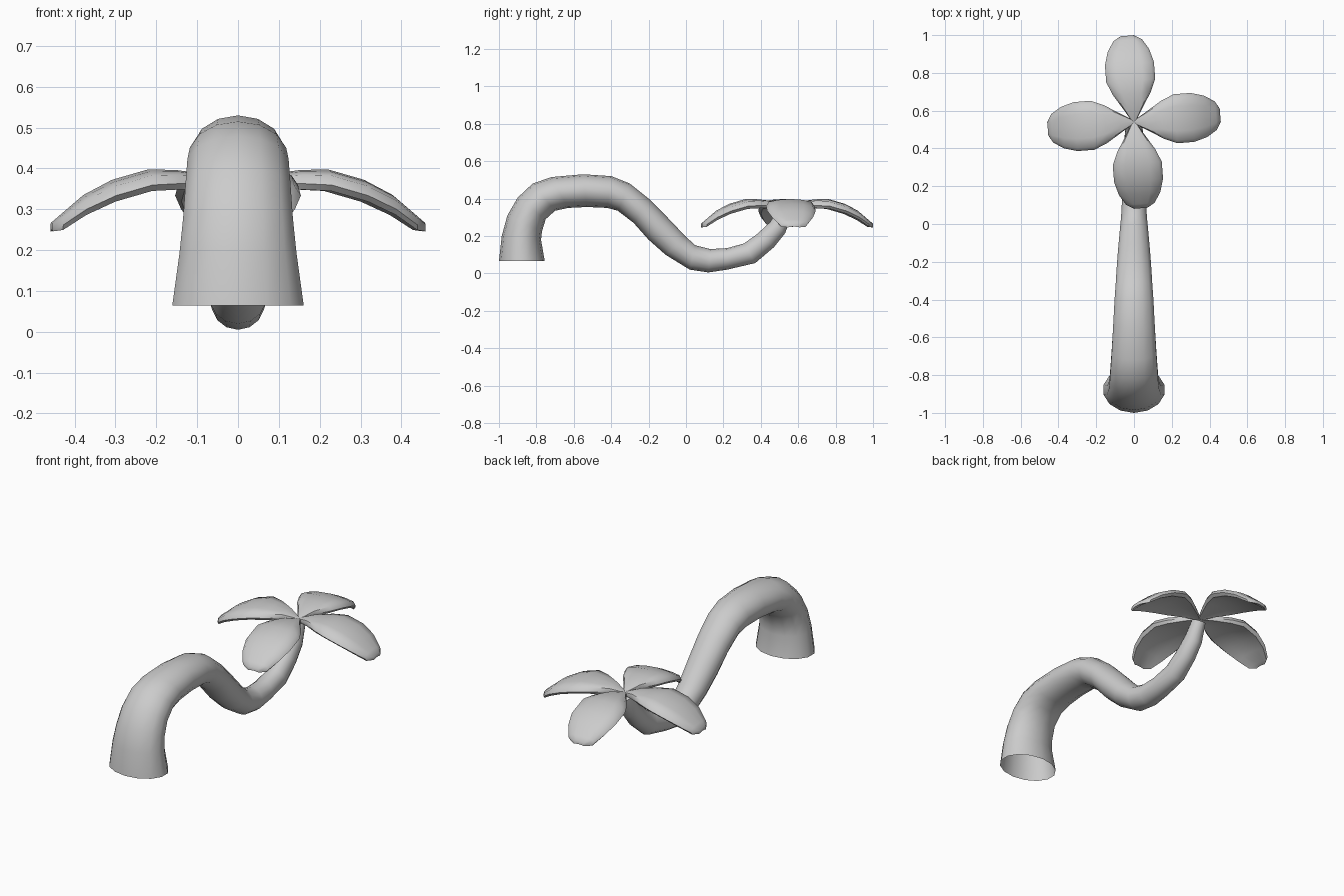
import bpy, bmesh, math
from mathutils import Vector, Matrix

cube = bpy.data.objects.get("Cube")
if cube:
    bpy.data.objects.remove(cube, do_unlink=True)

grey = bpy.data.materials.new("plain grey")
grey.use_nodes = True
grey.diffuse_color = (0.6, 0.6, 0.6, 1)
grey.node_tree.nodes["Principled BSDF"].inputs["Base Color"].default_value = (0.6, 0.6, 0.6, 1)


def loft(name, rings, cap_start, cap_end):
    """Skin a list of equal-length closed rings of points."""
    bm = bmesh.new()
    loops = [[bm.verts.new(p) for p in ring] for ring in rings]
    n = len(loops[0])
    for a, b in zip(loops, loops[1:]):
        for i in range(n):
            j = (i + 1) % n
            bm.faces.new((a[i], a[j], b[j], b[i]))
    if cap_start:
        bm.faces.new(loops[0][::-1])
    if cap_end:
        bm.faces.new(loops[-1])
    bmesh.ops.recalc_face_normals(bm, faces=bm.faces)
    mesh = bpy.data.meshes.new(name)
    bm.to_mesh(mesh)
    bm.free()
    mesh.materials.append(grey)
    obj = bpy.data.objects.new(name, mesh)
    bpy.context.collection.objects.link(obj)
    bpy.ops.object.select_all(action='DESELECT')
    obj.select_set(True)
    bpy.context.view_layer.objects.active = obj
    bpy.ops.object.shade_smooth_by_angle(angle=math.radians(50))
    return obj


# Trunk: upper edge (y, z), lower edge (y, z), half width; open at the base
trunk_stations = [
    (-1.0, .065, -.755, .065, .165), (-.985, .2, -.775, .18, .147),
    (-.955, .31, -.77, .225, .138), (-.9, .405, -.75, .29, .132),
    (-.82, .48, -.7, .335, .127), (-.72, .515, -.63, .35, .121),
    (-.55, .53, -.53, .355, .113), (-.4, .52, -.42, .35, .106),
    (-.3, .48, -.365, .335, .1), (-.2, .4, -.28, .27, .094),
    (-.1, .3, -.2, .18, .087), (0, .195, -.11, .1, .078),
    (.05, .15, .02, .02, .07), (.13, .13, .12, .005, .065),
    (.22, .135, .22, .02, .061), (.31, .16, .37, .055, .057),
    (.38, .21, .47, .14, .053), (.45, .275, .53, .215, .048),
    (.5, .355, .57, .32, .036),
]
SIDES = 14
trunk_rings = []
for y1, z1, y2, z2, width in trunk_stations:
    top, low = Vector((0, y1, z1)), Vector((0, y2, z2))
    middle, half = (top + low) / 2, (top - low) / 2
    ring = []
    for i in range(SIDES):
        a = math.tau * i / SIDES
        ring.append(middle + half * math.cos(a) + Vector((width * math.sin(a), 0, 0)))
    trunk_rings.append(ring)
loft("trunk", trunk_rings, False, True)

# Leaf: distance from the crown, half width, top height, thickness
leaf_stations = [
    (0, .008, .36, .015), (.07, .05, .385, .03), (.15, .1, .396, .036),
    (.22, .13, .398, .038), (.31, .13, .372, .038), (.38, .11, .335, .036),
    (.435, .075, .288, .03), (.458, .035, .268, .018),
]
# Cross-section: sideways fraction, depth fraction; the edges droop
section = [(-1, .5), (-.88, 0), (-.5, 0), (0, 0), (.5, 0), (.88, 0),
           (1, .5), (.88, 1), (.5, 1), (0, 1), (-.5, 1), (-.88, 1)]
crown = Vector((0, .54, 0))
for name, degrees in (("left_leaf", 0), ("back_leaf", 90), ("right_leaf", 180), ("front_leaf", 270)):
    turn = Matrix.Rotation(math.radians(degrees + 4.5), 3, 'Z')
    rings = []
    for r, width, top, thick in leaf_stations:
        droop = .15 * width
        rings.append([crown + turn @ Vector((r, s * width, top - d * thick - droop * s * s))
                      for s, d in section])
    loft(name, rings, True, True)
